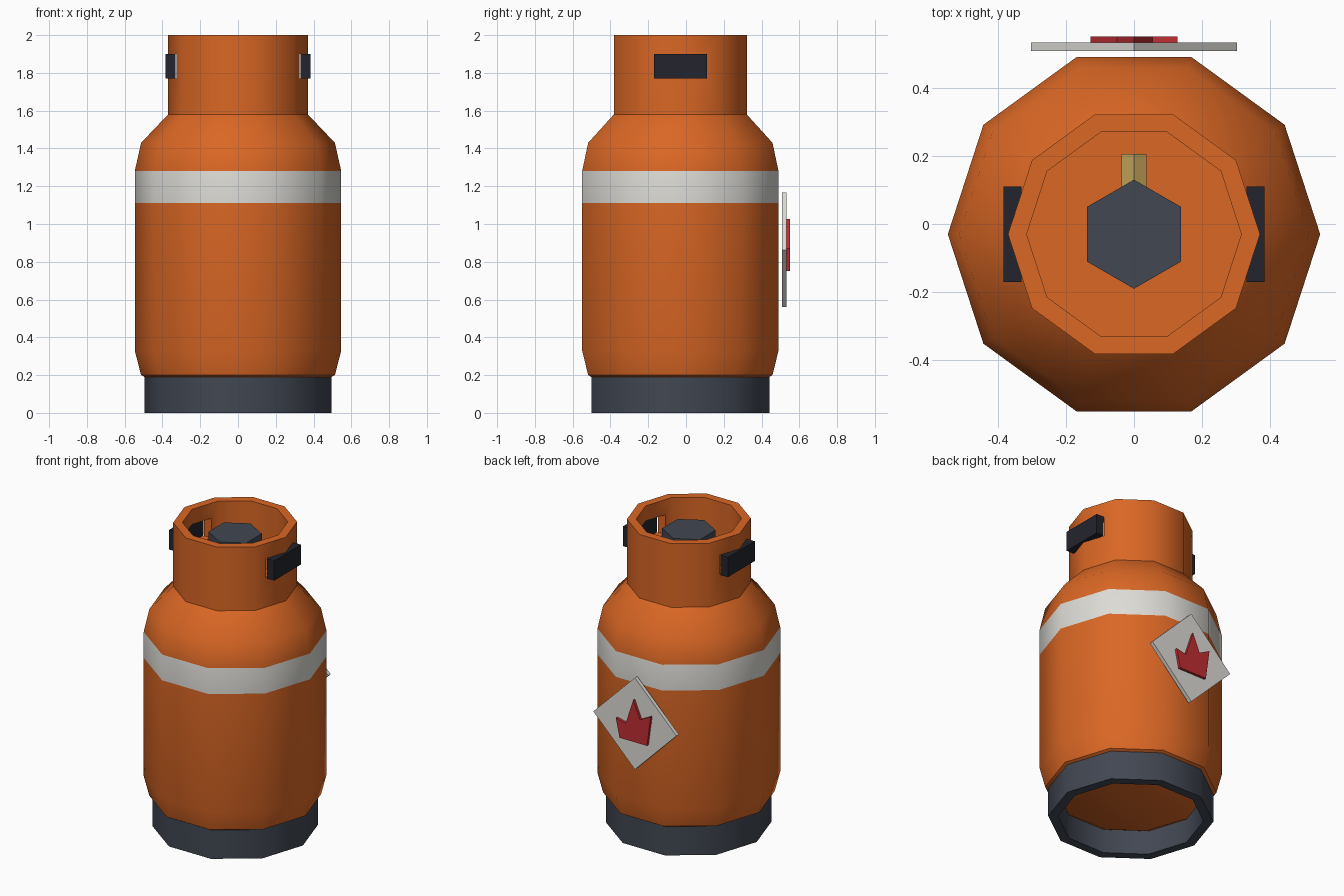
import bpy, bmesh, math
from mathutils import Matrix, Vector

if "Cube" in bpy.data.objects:
    bpy.data.objects.remove(bpy.data.objects["Cube"])

CY = -0.03          # axis of the bottle in y


def mat(name, r, g, b):
    m = bpy.data.materials.new(name)
    m.diffuse_color = (r, g, b, 1)
    m.use_nodes = True
    m.node_tree.nodes["Principled BSDF"].inputs["Base Color"].default_value = m.diffuse_color
    return m


ORANGE = mat("orange paint", 0.70, 0.135, 0.018)
WHITE = mat("off white", 0.72, 0.71, 0.67)
GREY = mat("slate grey", 0.053, 0.063, 0.084)
DARK = mat("near black", 0.017, 0.018, 0.027)
RED = mat("warning red", 0.52, 0.027, 0.033)
BRASS = mat("brass", 0.53, 0.36, 0.10)


def finish(name, bm, *mats, smooth=False):
    bmesh.ops.recalc_face_normals(bm, faces=bm.faces)
    me = bpy.data.meshes.new(name)
    bm.to_mesh(me)
    bm.free()
    ob = bpy.data.objects.new(name, me)
    bpy.context.collection.objects.link(ob)
    for m in mats:
        me.materials.append(m)
    if smooth:
        smooth_by_angle(ob)
    return ob


def smooth_by_angle(ob):
    bpy.ops.object.select_all(action='DESELECT')
    ob.select_set(True)
    bpy.context.view_layer.objects.active = ob
    bpy.ops.object.shade_smooth_by_angle(angle=math.radians(40))


def lathe(profile, sides=10, closed=False):
    """Revolve (radius, z) points; an open profile is capped at both ends."""
    bm = bmesh.new()
    rings = []
    for r, z in profile:
        rings.append([bm.verts.new((r * math.cos(math.tau * i / sides),
                                    CY + r * math.sin(math.tau * i / sides), z))
                      for i in range(sides)])
    pairs = list(zip(rings, rings[1:]))
    if closed:
        pairs.append((rings[-1], rings[0]))
    else:
        bm.faces.new(rings[0])
        bm.faces.new(rings[-1])
    for a, b in pairs:
        for i in range(sides):
            j = (i + 1) % sides
            bm.faces.new((a[i], a[j], b[j], b[i]))
    return bm


def tube(r_out, r_in, z0, z1):
    return lathe([(r_out, z0), (r_out, z1), (r_in, z1), (r_in, z0)], closed=True)


def box(x0, x1, y0, y1, z0, z1):
    bm = bmesh.new()
    bmesh.ops.create_cube(bm, size=1)
    for v in bm.verts:
        v.co = Vector(((x0, x1)[v.co.x > 0], (y0, y1)[v.co.y > 0], (z0, z1)[v.co.z > 0]))
    return bm


def cylinder(radius, depth, sides, matrix):
    bm = bmesh.new()
    bmesh.ops.create_cone(bm, cap_ends=True, segments=sides, radius1=radius,
                          radius2=radius, depth=depth, matrix=matrix)
    return bm


def plate(points, y0, y1):
    """Extrude an (x, z) outline from y0 to y1."""
    bm = bmesh.new()
    f = bm.faces.new([bm.verts.new((x, y0, z)) for x, z in points])
    ext = bmesh.ops.extrude_face_region(bm, geom=[f])
    bmesh.ops.translate(bm, vec=(0, y1 - y0, 0),
                        verts=[v for v in ext["geom"] if isinstance(v, bmesh.types.BMVert)])
    return bm


# Bottle body with a white band picked out by height
bm = lathe([(0.39, 0.135), (0.513, 0.2), (0.5465, 0.33), (0.5465, 1.11),
            (0.5465, 1.28), (0.513, 1.43), (0.37, 1.58)])
for f in bm.faces:
    if 1.11 < f.calc_center_median().z < 1.28:
        f.material_index = 1
finish("bottle_body", bm, ORANGE, WHITE, smooth=True)

# Foot ring
finish("foot_ring", tube(0.495, 0.435, 0, 0.19), GREY, smooth=True)

# Collar with a slot cut through each side
collar = finish("collar", tube(0.37, 0.315, 1.57, 2.0), ORANGE)
cutter = finish("slot_cutter", box(-0.5, 0.5, CY - 0.14, CY + 0.14, 1.77, 1.9), ORANGE)
mod = collar.modifiers.new("slots", 'BOOLEAN')
mod.operation = 'DIFFERENCE'
mod.solver = 'EXACT'
mod.object = cutter
bpy.context.view_layer.objects.active = collar
bpy.ops.object.modifier_apply(modifier=mod.name)
bpy.data.objects.remove(cutter)
smooth_by_angle(collar)

# Dark grips covering the slots
for side, s in (("left", -1), ("right", 1)):
    xs = sorted((s * 0.33, s * 0.383))
    finish(side + "_grip", box(*xs, CY - 0.14, CY + 0.14, 1.77, 1.9), DARK)

# Valve: stem, outlet and hexagonal hand wheel
finish("valve_stem", cylinder(0.07, 0.3, 8, Matrix.Translation((0, CY, 1.71))),
       BRASS, smooth=True)
finish("valve_outlet",
       cylinder(0.043, 0.235, 6, Matrix.Translation((0, CY + 0.1175, 1.72))
                @ Matrix.Rotation(math.pi / 2, 4, 'X') @ Matrix.Rotation(math.pi / 6, 4, 'Z')
                @ Matrix.Rotation(math.pi / 6, 4, 'Z')
                @ Matrix.Rotation(0, 4, 'Z')), BRASS)
wheel = cylinder(0.16, 0.09, 6, Matrix.Translation((0, CY, 1.885)))
ys = [v.co.y - CY for v in wheel.verts]
if max(ys) < 0.15:      # put corners to the front and back
    bmesh.ops.rotate(wheel, verts=wheel.verts, cent=(0, CY, 0),
                     matrix=Matrix.Rotation(math.pi / 6, 3, 'Z'))
finish("hand_wheel", wheel, GREY)

# Diamond warning sign on the back with a flame
ZC, R = 0.863, 0.303
finish("sign_plate", plate([(R, ZC), (0, ZC + R), (-R, ZC), (0, ZC - R)], 0.508, 0.533), WHITE)
flame = [(0.10, -0.113), (0.127, 0.01), (0.055, -0.005), (0, 0.163),
         (-0.05, 0.045), (-0.127, 0.085), (-0.10, -0.113)]
finish("sign_flame", plate([(x, ZC + z) for x, z in flame], 0.533, 0.55), RED)
